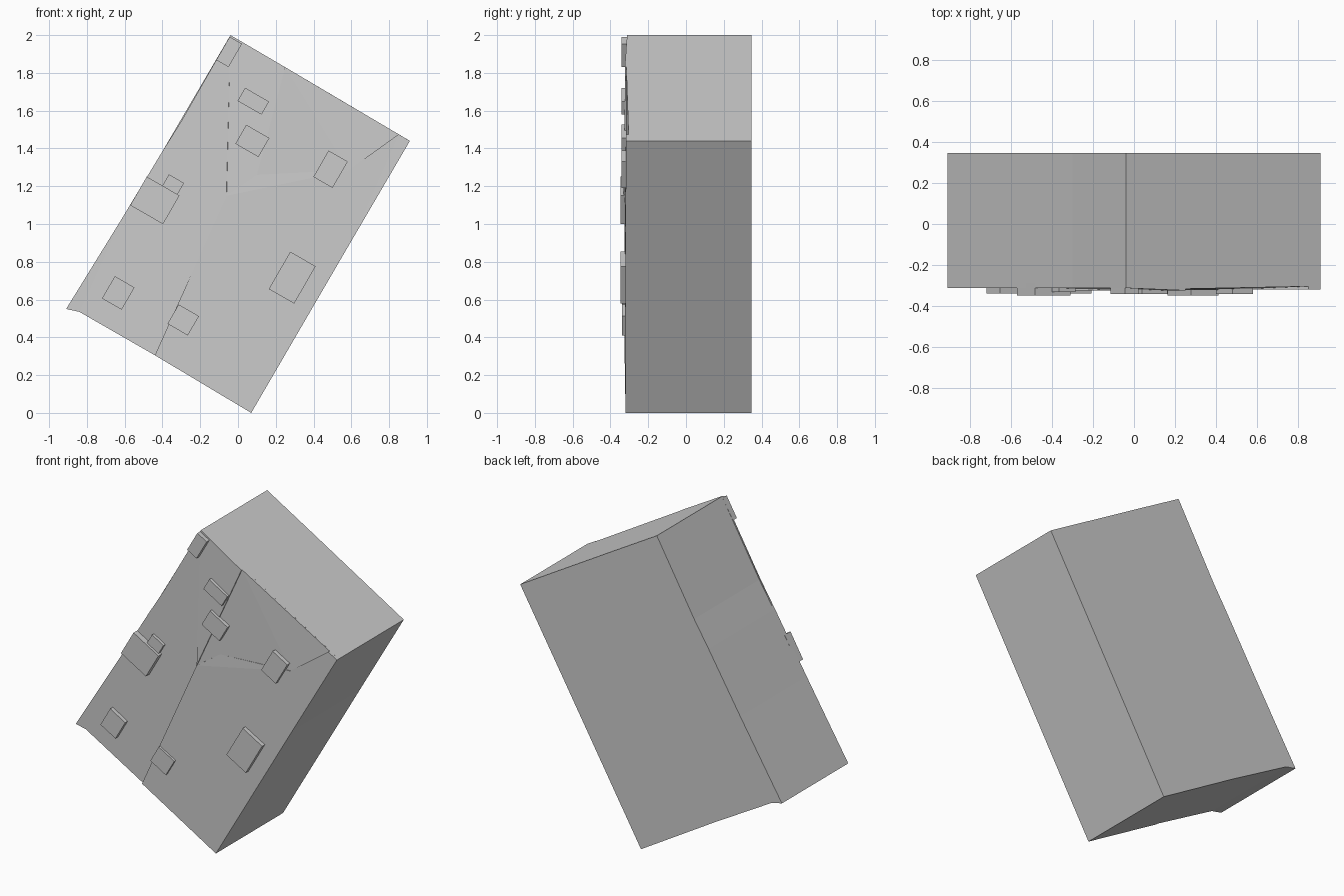
import bpy, bmesh
from math import radians
from mathutils import Matrix, Vector


def finish(bm, name):
    bmesh.ops.recalc_face_normals(bm, faces=bm.faces[:])
    me = bpy.data.meshes.new(name)
    bm.to_mesh(me)
    bm.free()
    ob = bpy.data.objects.new(name, me)
    bpy.context.collection.objects.link(ob)
    return ob


def prism(name, front, back_y):
    """Close an (x, z, y) front outline back to a flat plane at back_y."""
    bm = bmesh.new()
    f = [bm.verts.new((x, y, z)) for x, z, y in front]
    b = [bm.verts.new((x, back_y, z)) for x, z, y in front]
    n = len(f)
    bm.faces.new(b[::-1])
    cap = bm.faces.new(f)
    for i in range(n):
        j = (i + 1) % n
        bm.faces.new((f[i], b[i], b[j], f[j]))
    bmesh.ops.triangulate(bm, faces=[cap])
    return finish(bm, name)


# Main leaning slab
outline = [(-.91, .55), (-.62, 1.02), (-.40, 1.385), (-.30, 1.545), (-.04, 2.0),
           (.25, 1.83), (.91, 1.44), (.60, .91), (.07, 0), (-.44, .305), (-.84, .535)]
prism("slab", [(x, z, -.30) for x, z in outline], .347)

# Thin, slightly tilted chipped front layers
prism("left_layer", [
    (-.91, .55, -.312), (-.62, 1.02, -.312), (-.40, 1.385, -.312), (-.30, 1.545, -.312),
    (-.04, 2.0, -.312), (.25, 1.83, -.324), (-.06, 1.15, -.325), (-.07, .81, -.32),
    (-.285, .65, -.316), (-.44, .305, -.314), (-.84, .535, -.312)], -.29)
prism("right_layer", [
    (.91, 1.44, -.318), (.60, .91, -.32), (.07, 0, -.32), (-.44, .305, -.325),
    (-.285, .65, -.324), (-.07, .81, -.32), (-.06, 1.15, -.325), (.10, 1.26, -.32),
    (.585, 1.285, -.32), (.85, 1.475, -.318)], -.29)
prism("upper_layer", [
    (.25, 1.83, -.316), (.85, 1.475, -.304), (.585, 1.285, -.315),
    (.10, 1.26, -.32), (-.06, 1.15, -.318)], -.29)

# Raised blocks: centre x, centre z, width, height, front y
blocks = [
    (-.047, 1.911, .075, .142, -.341), (.081, 1.65, .146, .08, -.341),
    (.076, 1.44, .141, .116, -.341), (.49, 1.29, .117, .161, -.341),
    (-.44, 1.125, .20, .175, -.348), (-.347, 1.203, .092, .085, -.332),
    (-.634, .635, .12, .136, -.338), (-.29, .492, .124, .118, -.338),
    (.287, .716, .155, .228, -.348)]
for i, (x, z, w, h, y) in enumerate(blocks):
    bm = bmesh.new()
    depth = -.29 - y
    mat = (Matrix.Translation((x, y + depth / 2, z)) @ Matrix.Rotation(radians(30), 4, 'Y')
           @ Matrix.Diagonal(Vector((w, depth, h, 1))))
    bmesh.ops.create_cube(bm, size=1, matrix=mat)
    finish(bm, f"raised_block_{i + 1}")
